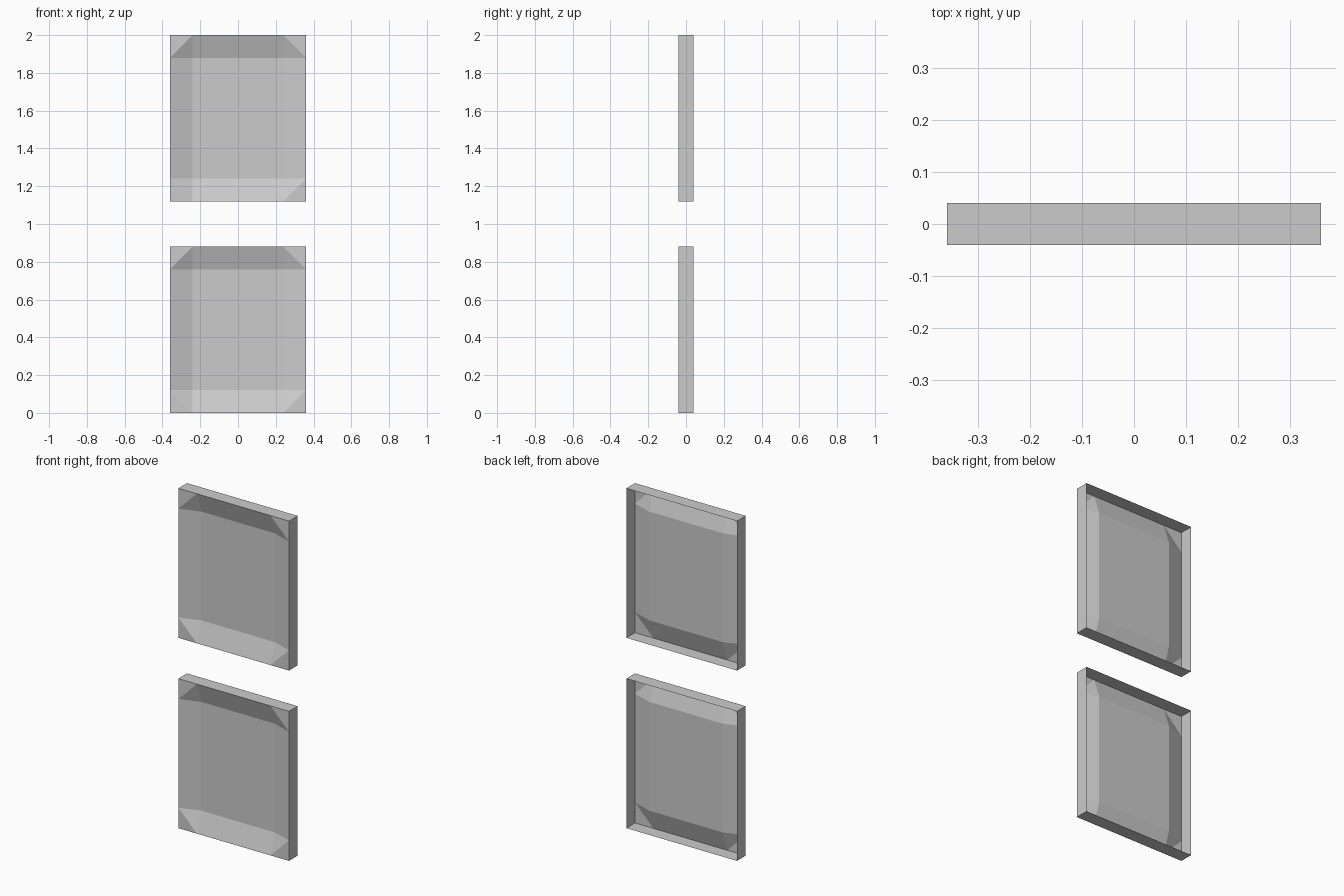
import bpy, bmesh

if "Cube" in bpy.data.objects:
    bpy.data.objects.remove(bpy.data.objects["Cube"])

W, H, D = 0.36, 0.88, 0.04   # half width, panel height, half depth
INSET = 0.12                 # width of the sloped border


def make_panel(name, z0):
    bm = bmesh.new()
    xs = [-W, -W + INSET, W - INSET, W]
    zs = [z0, z0 + INSET, z0 + H - INSET, z0 + H]

    # Front sheet: rim at the front, middle dished in to y = 0
    v = [[bm.verts.new((x, 0.0 if i in (1, 2) and j in (1, 2) else -D, z))
          for j, z in enumerate(zs)] for i, x in enumerate(xs)]
    for i in range(3):
        for j in range(3):
            a, b, c, d = v[i][j], v[i+1][j], v[i+1][j+1], v[i][j+1]
            if i == 1 or j == 1:
                bm.faces.new((a, b, c, d))
            elif i == j:                     # corners: flat triangle plus sloped triangle
                bm.faces.new((a, b, d))
                bm.faces.new((b, c, d))
            else:
                bm.faces.new((a, b, c))
                bm.faces.new((a, c, d))

    # Side walls, open at the back
    rim = [e for e in bm.edges if e.is_boundary]
    ext = bmesh.ops.extrude_edge_only(bm, edges=rim)
    new = [g for g in ext["geom"] if isinstance(g, bmesh.types.BMVert)]
    bmesh.ops.translate(bm, verts=new, vec=(0, 2 * D, 0))
    bmesh.ops.recalc_face_normals(bm, faces=bm.faces)
    front = max(bm.faces, key=lambda f: f.calc_area())
    if front.normal.y > 0:
        bmesh.ops.reverse_faces(bm, faces=bm.faces)

    me = bpy.data.meshes.new(name)
    bm.to_mesh(me)
    bm.free()
    bpy.context.collection.objects.link(bpy.data.objects.new(name, me))


make_panel("lower_panel", 0.0)
make_panel("upper_panel", 2.0 - H)
